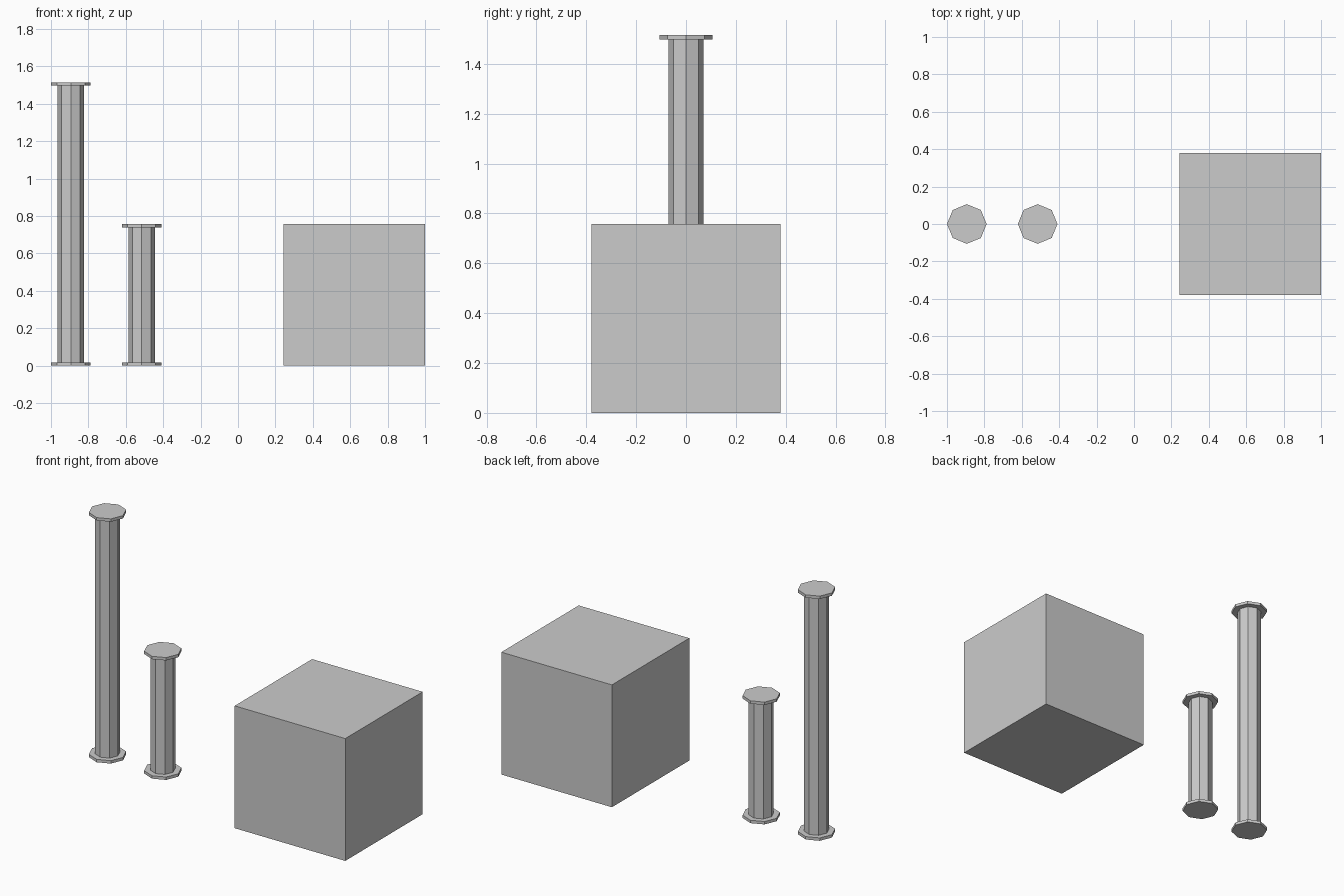
import bpy, bmesh
from math import cos, sin, tau

if "Cube" in bpy.data.objects:
    bpy.data.objects.remove(bpy.data.objects["Cube"])

UNIT = 2 / 2.64        # edge length of the block
SIDES = 8
FLANGE_R, SHAFT_R, FLANGE_H = 0.106, 0.071, 0.018


def add_object(name, bm, location):
    bmesh.ops.recalc_face_normals(bm, faces=bm.faces)
    mesh = bpy.data.meshes.new(name)
    bm.to_mesh(mesh)
    bm.free()
    obj = bpy.data.objects.new(name, mesh)
    obj.location = location
    bpy.context.collection.objects.link(obj)
    return obj


def column(name, x, height):
    # Octagonal shaft with a thin flange at each end, as one closed profile
    profile = [(FLANGE_R, 0), (FLANGE_R, FLANGE_H), (SHAFT_R, FLANGE_H),
               (SHAFT_R, height - FLANGE_H), (FLANGE_R, height - FLANGE_H),
               (FLANGE_R, height)]
    bm = bmesh.new()
    rings = [[bm.verts.new((r * cos(tau * i / SIDES), r * sin(tau * i / SIDES), z))
              for i in range(SIDES)] for r, z in profile]
    for low, high in zip(rings, rings[1:]):
        for i in range(SIDES):
            j = (i + 1) % SIDES
            bm.faces.new((low[i], low[j], high[j], high[i]))
    bm.faces.new(rings[0][::-1])
    bm.faces.new(rings[-1])
    add_object(name, bm, (x, 0, 0))


# Block
bm = bmesh.new()
bmesh.ops.create_cube(bm, size=UNIT)
block_x = 1 - UNIT / 2
add_object("block", bm, (block_x, 0, UNIT / 2))

# Columns
column("short_column", block_x - 1.5 * UNIT, UNIT)
column("tall_column", block_x - 2 * UNIT, 2 * UNIT)
